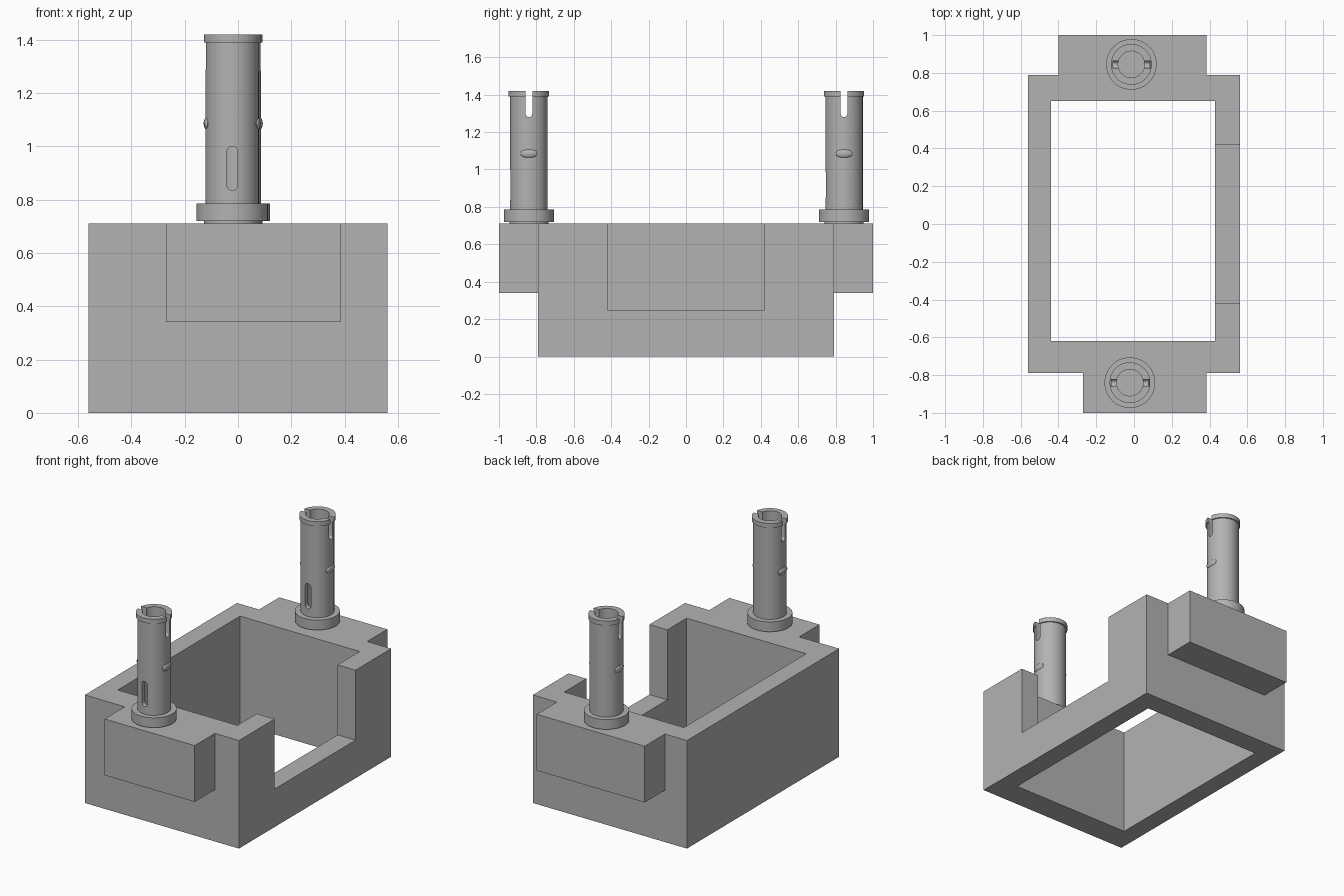
import bpy
import bmesh
from math import cos, sin, pi, radians
from mathutils import Matrix, Vector

if "Cube" in bpy.data.objects:
    bpy.data.objects.remove(bpy.data.objects["Cube"], do_unlink=True)

grey = bpy.data.materials.new("plain_grey")
grey.use_nodes = True
COLOUR = (0.45, 0.45, 0.45, 1)
grey.diffuse_color = COLOUR
grey.node_tree.nodes["Principled BSDF"].inputs["Base Color"].default_value = COLOUR


def finish(name, bm):
    bmesh.ops.recalc_face_normals(bm, faces=bm.faces)
    mesh = bpy.data.meshes.new(name)
    bm.to_mesh(mesh)
    bm.free()
    mesh.materials.append(grey)
    obj = bpy.data.objects.new(name, mesh)
    bpy.context.collection.objects.link(obj)
    return obj


def box(name, x, y, z):
    """Box from (low, high) pairs."""
    bm = bmesh.new()
    size = [b - a for a, b in (x, y, z)]
    centre = Vector([(a + b) / 2 for a, b in (x, y, z)])
    bmesh.ops.create_cube(bm, size=1, matrix=Matrix.Translation(centre) @ Matrix.Diagonal((*size, 1)))
    return finish(name, bm)


def slot(name, width, low, high, depth, origin, turn):
    """Round-ended upright slot cutter, reaching outward along a turned -y axis."""
    bm = bmesh.new()
    r = width / 2
    ring = []
    for i in range(9):
        a = pi * i / 8
        ring.append((r * cos(a), high - r + r * sin(a)))
    for i in range(9):
        a = pi + pi * i / 8
        ring.append((r * cos(a), low + r + r * sin(a)))
    face = bm.faces.new([bm.verts.new((x, 0, z)) for x, z in ring])
    ext = bmesh.ops.extrude_face_region(bm, geom=[face])
    moved = [v for v in ext["geom"] if isinstance(v, bmesh.types.BMVert)]
    bmesh.ops.translate(bm, verts=moved, vec=(0, -depth, 0))
    place = Matrix.Translation((*origin, 0)) @ Matrix.Rotation(turn, 4, "Z")
    bmesh.ops.transform(bm, matrix=place, verts=bm.verts)
    return finish(name, bm)


def combine(target, other, operation):
    mod = target.modifiers.new(operation, "BOOLEAN")
    mod.operation = operation
    mod.solver = "EXACT"
    mod.object = other
    bpy.context.view_layer.objects.active = target
    bpy.ops.object.modifier_apply(modifier=mod.name)
    bpy.data.objects.remove(other, do_unlink=True)


# Open frame with end ledges and a notch in the left wall
TOP = 0.71
frame = box("frame", (-0.56, 0.56), (-0.79, 0.79), (0, TOP))
combine(frame, box("front_ledge", (-0.27, 0.385), (-1, -0.7), (0.34, TOP)), "UNION")
combine(frame, box("back_ledge", (-0.4, 0.385), (0.7, 1), (0.34, TOP)), "UNION")
combine(frame, box("well", (-0.44, 0.43), (-0.62, 0.65), (-0.1, 1)), "DIFFERENCE")
combine(frame, box("notch", (0.3, 0.7), (-0.42, 0.42), (0.25, 1)), "DIFFERENCE")

# Hollow pin: outer profile, then back down the bore
PROFILE = [(0.07, TOP), (0.105, TOP), (0.105, 0.72), (0.134, 0.72), (0.134, 0.785),
           (0.1, 0.785), (0.1, 1.39), (0.108, 1.39), (0.108, 1.42), (0.07, 1.42)]
SIDES = 48


def pin(name, x, y):
    bm = bmesh.new()
    rings = []
    for i in range(SIDES):
        a = 2 * pi * i / SIDES
        rings.append([bm.verts.new((x + r * cos(a), y + r * sin(a), z)) for r, z in PROFILE])
    n = len(PROFILE)
    for i in range(SIDES):
        near, far = rings[i], rings[(i + 1) % SIDES]
        for j in range(n):
            k = (j + 1) % n
            bm.faces.new((near[j], far[j], far[k], near[k]))
    obj = finish(name, bm)

    # Long window in front, split grooves at the rim on both sides
    combine(obj, slot("window", 0.042, 0.835, 1.0, 0.2, (x, y), 0), "DIFFERENCE")
    for turn in (pi / 2, -pi / 2):
        combine(obj, slot("groove", 0.036, 1.28, 1.6, 0.2, (x, y), turn), "DIFFERENCE")

    # Slight swellings on the sides of the shaft
    for side, label in ((1, "left"), (-1, "right")):
        bm = bmesh.new()
        place = Matrix.Translation((x + side * 0.092, y, 1.085)) @ Matrix.Diagonal((0.015, 0.045, 0.025, 1))
        bmesh.ops.create_uvsphere(bm, u_segments=16, v_segments=10, radius=1, matrix=place)
        smooth(finish(f"{name}_{label}_swelling", bm))
    smooth(obj)


def smooth(obj):
    bpy.ops.object.select_all(action="DESELECT")
    obj.select_set(True)
    bpy.context.view_layer.objects.active = obj
    bpy.ops.object.shade_smooth_by_angle(angle=radians(30))


pin("front_pin", -0.022, -0.84)
pin("back_pin", -0.014, 0.845)
